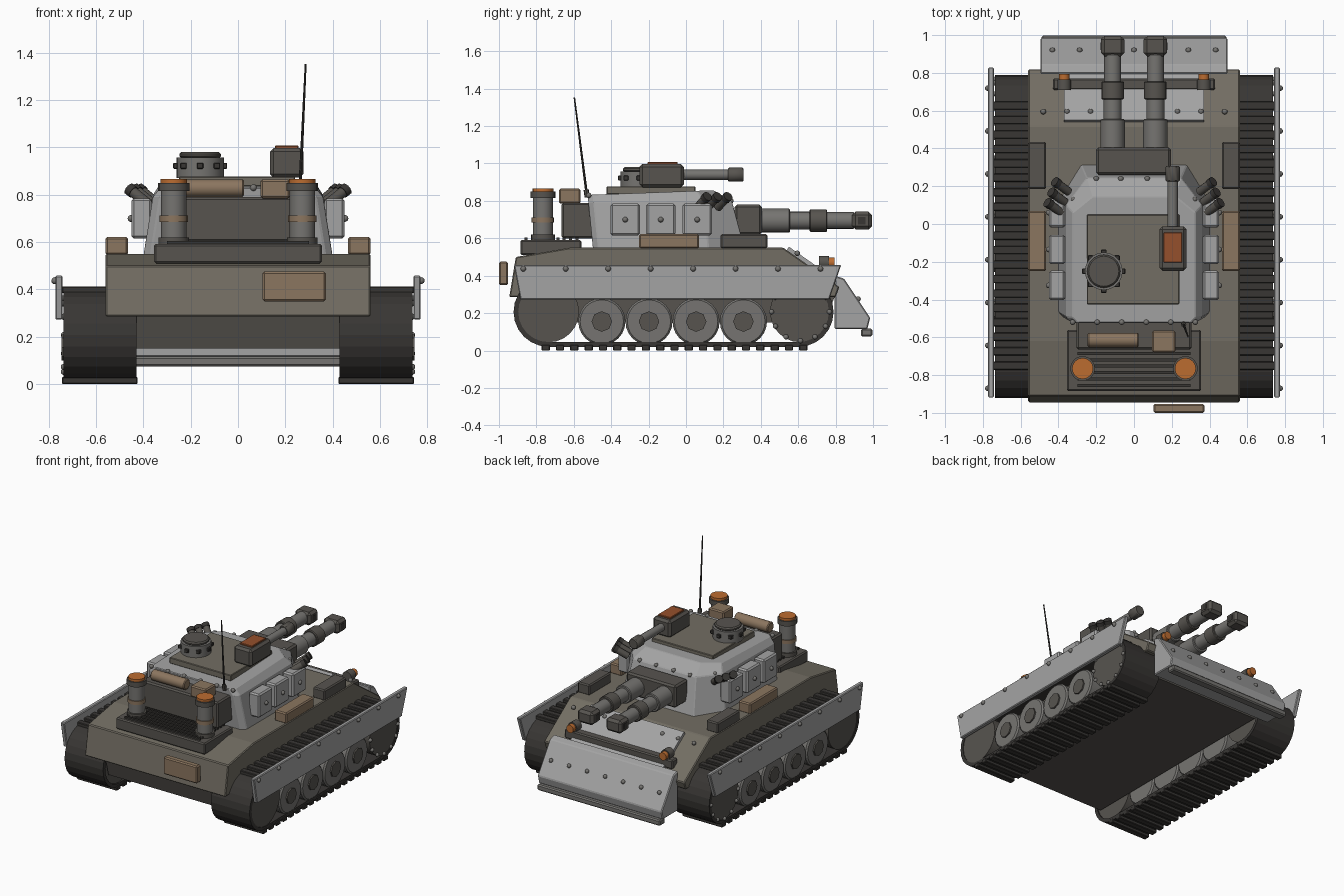
import bpy, bmesh, math
from mathutils import Vector

if "Cube" in bpy.data.objects:
    bpy.data.objects.remove(bpy.data.objects["Cube"])

def mat(name, r, g, b):
    m = bpy.data.materials.new(name)
    m.diffuse_color = (r, g, b, 1)
    m.use_nodes = True
    m.node_tree.nodes["Principled BSDF"].inputs["Base Color"].default_value = m.diffuse_color
    return m

HULL = mat("hull_brown", .17, .155, .125)
DARK = mat("dark_metal", .095, .088, .078)
BLACK = mat("track_dark", .04, .037, .034)
MID = mat("mid_grey", .18, .175, .165)
TAN = mat("tan", .26, .18, .115)
ORANGE = mat("orange", .5, .15, .03)
RUST = mat("rust", .3, .08, .025)
LIGHT = mat("plate_grey", .37, .37, .37)

def finish(name, bm, m, bevel=0, smooth=False):
    bmesh.ops.recalc_face_normals(bm, faces=bm.faces)
    me = bpy.data.meshes.new(name)
    bm.to_mesh(me)
    bm.free()
    ob = bpy.data.objects.new(name, me)
    bpy.context.collection.objects.link(ob)
    me.materials.append(m)
    if bevel:
        b = ob.modifiers.new("bevel", 'BEVEL')
        b.width, b.segments, b.limit_method = bevel, 1, 'ANGLE'
    if smooth:
        bpy.context.view_layer.objects.active = ob
        ob.select_set(True)
        bpy.ops.object.shade_smooth_by_angle(angle=math.radians(35))
        ob.select_set(False)
    return ob

def box(name, x, y, z, m, bevel=.008):
    bm = bmesh.new()
    bmesh.ops.create_cube(bm, size=1)
    for v in bm.verts:
        v.co = [(a[0] + a[1]) / 2 + c * (a[1] - a[0]) for a, c in zip((x, y, z), v.co)]
    return finish(name, bm, m, bevel)

def rod(name, a, b, r, m, n=16, r2=None, bevel=0):
    a, b = Vector(a), Vector(b)
    bm = bmesh.new()
    bmesh.ops.create_cone(bm, cap_ends=True, segments=n, radius1=r,
                          radius2=r if r2 is None else r2, depth=(b - a).length)
    q = Vector((0, 0, 1)).rotation_difference(b - a)
    for v in bm.verts:
        v.co = q @ v.co + (a + b) / 2
    return finish(name, bm, m, bevel, n > 8)

def loft(name, rings, m, bevel=0, closed=False):
    bm = bmesh.new()
    vs = [[bm.verts.new(p) for p in r] for r in rings]
    n = len(vs[0])
    for lo, hi in zip(vs, vs[1:] + vs[:1] if closed else vs[1:]):
        for i in range(n):
            bm.faces.new((lo[i], lo[(i + 1) % n], hi[(i + 1) % n], hi[i]))
    if not closed:
        bm.faces.new(vs[0])
        bm.faces.new(vs[-1])
    return finish(name, bm, m, bevel)

def prism(name, yz, x0, x1, m, bevel=0):
    return loft(name, [[(x, y, z) for y, z in yz] for x in (x0, x1)], m, bevel)

def bolts(name, pts, r=.015, m=MID):
    bm = bmesh.new()
    for p in pts:
        g = bmesh.ops.create_icosphere(bm, subdivisions=2, radius=r)
        bmesh.ops.translate(bm, verts=g['verts'], vec=p)
    return finish(name, bm, m, 0, True)

# Hull
prism("upper_hull", [(-.945, .285), (-.91, .5), (-.62, .55), (.52, .55), (.82, .34), (.8, .285)],
      -.56, .56, HULL, .006)
prism("lower_hull", [(-.86, .15), (-.9, .3), (.8, .3), (.74, .15)], -.43, .43, DARK)
prism("glacis_plate", [(.535, .53), (.55, .555), (.80, .38), (.785, .35)], -.37, .37, LIGHT)
bolts("glacis_bolts", [(x * s, .595, .52) for s in (-1, 1) for x in (.23, .355, .48)])

# Dozer plate
prism("dozer_plate", [(.795, .4), (.845, .385), (.985, .175), (.97, .115), (.795, .115)],
      -.495, .495, LIGHT, .006)
box("dozer_lip", (-.49, .49), (.935, .997), (.075, .117), MID)
bolts("dozer_bolts", [(i * .144, .92, .275) for i in range(-3, 4)])

# Headlights on a bar
box("lamp_bar", (-.43, .43), (.71, .77), (.38, .445), DARK)
for s in (-1, 1):
    rod("lamp_body", (s * .37, .71, .47), (s * .37, .765, .47), .036, DARK)
    rod("lamp_lens", (s * .37, .76, .47), (s * .37, .795, .47), .028, ORANGE)

# Running gear, both sides
R, YA, YB, ZC = .187, -.735, .602, .207
def loop(r):
    arc = [math.pi * i / 12 for i in range(13)]
    return ([(YB + r * math.sin(t), ZC - r * math.cos(t)) for t in arc] +
            [(YA - r * math.sin(t), ZC + r * math.cos(t)) for t in arc])
outer, inner = loop(R), loop(R - .025)
for s in (-1, 1):
    xi, xo = s * .43, s * .737
    loft("track_band", [[(xi, *o), (xo, *o), (xo, *n), (xi, *n)] for o, n in zip(outer, inner)],
         BLACK, closed=True)
    for i in range(19):
        y = -.75 + i * .0765
        xs = sorted((s * .425, s * .744))
        box("track_pad", xs, (y - .022, y + .022), (0, .03), BLACK, .004)
        box("track_pad", xs, (y - .022, y + .022), (.385, .412), BLACK, .004)
    for y in (-.45, -.198, .054, .307):
        rod("road_wheel", (s * .44, y, .155), (s * .735, y, .155), .126, MID, 24, bevel=.01)
        rod("wheel_hub", (s * .73, y, .155), (s * .745, y, .155), .055, DARK, 8)
    for y, nm in ((YA, "idler"), (YB + .01, "sprocket")):
        rod(nm, (s * .44, y, ZC), (s * .733, y, ZC), .163, DARK, 24)
    bolts("sprocket_bolts", [(s * .735, YB + .01 + .155 * math.cos(i * math.pi / 6),
                              ZC + .155 * math.sin(i * math.pi / 6)) for i in range(12)], .014)
    # Side skirt
    prism("side_skirt", [(-.92, .458), (.83, .458), (.765, .272), (-.885, .272)],
          s * .742, s * .772, LIGHT, .005)
    bolts("skirt_bolts", [(s * .774, -.87 + i * .227, .437) for i in range(8)])
    # Fender boxes
    xs = sorted((s * .465, s * .56))
    box("stowage_tan", xs, (-.25, .07), (.545, .622), TAN)
    box("stowage_dark", xs, (.185, .435), (.545, .622), DARK)

# Turret shell
def ring(w, wf, yr, ym, yf, zr, zf):
    z = lambda y: zr + (zf - zr) * (y - yr) / (yf - yr)
    h = [(w - .03, yr), (w, yr + .03), (w, ym), (wf, yf)]
    return [(x, y, z(y)) for x, y in h] + [(-x, y, z(y)) for x, y in reversed(h)]
loft("turret", [ring(.40, .28, -.497, .12, .315, .54, .54), ring(.36, .25, -.522, .10, .245, .79, .80),
                ring(.325, .22, -.525, .06, .145, .832, .857)], LIGHT, .005)
box("roof_plate", (-.25, .24), (-.425, .05), (.835, .878), HULL, .004)
bolts("turret_rear_bolts", [(-.325 + i * .13, -.52, .83) for i in range(6)])
bolts("turret_front_bolts", [(s * x, .24, .80) for s in (-1, 1) for x in (.07, .2)] +
      [(s * .32, .13, .80) for s in (-1, 1)])
for s in (-1, 1):
    for y in (-.325, -.135, .06):
        box("armour_block", sorted((s * .365, s * .45)), (y - .078, y + .078), (.615, .785), LIGHT, .01)
    bolts("armour_bolts", [(s * .452, y, .7) for y in (-.325, -.135, .06)])
    # Smoke launchers
    for x, y in ((.345, .17), (.365, .115), (.385, .06)):
        a = Vector((s * x, y, .765))
        d = Vector((s * .075, .055, .06))
        rod("smoke_tube", a, a + d * .8, .023, DARK, 12)
        rod("smoke_tube_tip", a + d * .75, a + d, .027, BLACK, 12)

# Twin main guns
box("mantlet", (-.2, .195), (.26, .405), (.62, .78), DARK, .012)
for s in (-1, 1):
    for nm, y0, y1, r, m in (("gun_sleeve", .39, .555, .065, MID), ("barrel_rear", .55, .67, .048, MID),
                             ("barrel_collar", .66, .755, .06, DARK), ("barrel_front", .75, .90, .045, MID)):
        rod(nm, (s * .113, y0, .695), (s * .113, y1, .695), r, m, 16, bevel=.005)
    xs = (s * .113 - .062, s * .113 + .062)
    box("muzzle_brake", xs, (.888, .995), (.648, .742), DARK, .018)
    box("muzzle_port", (xs[0] - .002, xs[1] + .002), (.92, .96), (.675, .715), BLACK, 0)

# Cupola
CX, CY = -.16, -.25
rod("cupola", (CX, CY, .87), (CX, CY, .958), .1, MID, 20)
rod("cupola_hatch", (CX, CY, .955), (CX, CY, .98), .088, DARK, 20, bevel=.008)
for i in range(8):
    t = i * math.pi / 4
    x, y = CX + .1 * math.cos(t), CY + .1 * math.sin(t)
    box("periscope", (x - .014, x + .014), (y - .014, y + .014), (.91, .935), BLACK, .003)

# Roof gun
box("roof_gun_housing", (.135, .277), (-.248, -.012), (.872, .998), DARK, .016)
box("roof_gun_panel", (.157, .255), (-.205, -.045), (.99, 1.008), RUST, .003)
rod("roof_gun_barrel", (.205, -.02, .94), (.205, .24, .94), .027, MID)
rod("roof_gun_muzzle", (.205, .225, .94), (.205, .308, .94), .039, DARK, 12, bevel=.006)

# Antenna
rod("antenna", (.262, -.53, .83), (.286, -.597, 1.353), .007, BLACK, 8, .004)
rod("antenna_base", (.262, -.528, .82), (.263, -.534, .86), .014, DARK, 8)

# Engine deck, exhaust stacks
box("engine_deck", (-.355, .355), (-.885, -.56), (.51, .592), DARK)
for i in range(9):
    y = -.855 + i * .034
    box("grille_slat", (-.3, .3), (y - .008, y + .008), (.588, .605), BLACK, 0)
for s in (-1, 1):
    for nm, z0, z1, r, m in (("stack_foot", .59, .62, .065, DARK), ("stack_pipe", .61, .82, .054, MID),
                             ("stack_band", .685, .712, .06, TAN), ("stack_collar", .815, .85, .066, DARK),
                             ("stack_cap", .848, .867, .056, ORANGE)):
        rod(nm, (s * .272, -.765, z0), (s * .272, -.765, z1), r, m, 16)

# Turret bin and stowage
box("turret_bin", (-.305, .305), (-.665, -.49), (.6, .79), DARK, .01)
rod("bedroll", (-.245, -.615, .828), (.025, -.615, .828), .038, TAN, 14, bevel=.006)
box("bin_crate", (.095, .22), (-.68, -.565), (.785, .865), TAN)
box("rear_crate", (.103, .372), (-1.0, -.952), (.35, .475), TAN)
